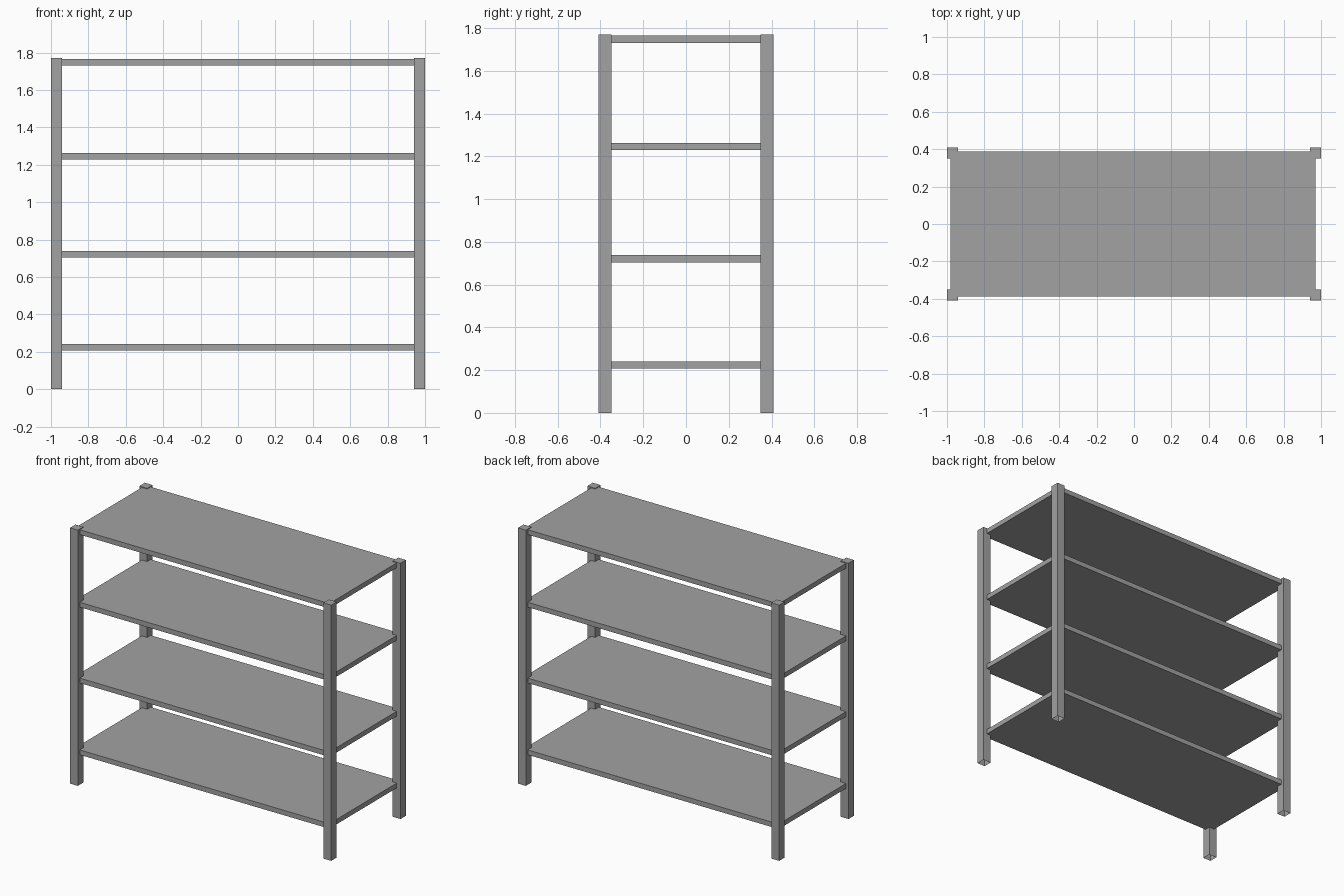
import bpy, bmesh
from mathutils import Matrix, Vector

if "Cube" in bpy.data.objects:
    bpy.data.objects.remove(bpy.data.objects["Cube"])

grey = bpy.data.materials.new("dark_grey")
grey.diffuse_color = (0.36, 0.36, 0.36, 1)
grey.use_nodes = True
grey.node_tree.nodes["Principled BSDF"].inputs["Base Color"].default_value = grey.diffuse_color


def box(name, lo, hi, open_bottom=False):
    lo, hi = Vector(lo), Vector(hi)
    bm = bmesh.new()
    bmesh.ops.create_cube(bm, size=1)
    bmesh.ops.transform(
        bm, verts=bm.verts,
        matrix=Matrix.Translation((lo + hi) / 2) @ Matrix.Diagonal((*(hi - lo), 1)))
    if open_bottom:
        bm.normal_update()
        bottom = [f for f in bm.faces if f.normal.z < -0.9]
        bmesh.ops.delete(bm, geom=bottom, context='FACES')
    mesh = bpy.data.meshes.new(name)
    bm.to_mesh(mesh)
    bm.free()
    mesh.materials.append(grey)
    obj = bpy.data.objects.new(name, mesh)
    bpy.context.collection.objects.link(obj)
    return obj


HALF_X, HALF_Y, HEIGHT, POST = 1.0, 0.409, 1.77, 0.06

# Corner posts: hollow, capped on top and open at the foot
for y_name, sy in (("front", -1), ("back", 1)):
    for x_name, sx in (("left", -1), ("right", 1)):
        cx, cy = sx * (HALF_X - POST / 2), sy * (HALF_Y - POST / 2)
        box(f"{y_name}_{x_name}_post",
            (cx - POST / 2, cy - POST / 2, 0),
            (cx + POST / 2, cy + POST / 2, HEIGHT), open_bottom=True)

# Shelf boards, slotted into the posts
for i, z in enumerate((0.207, 0.704, 1.229, 1.731), 1):
    box(f"shelf_{i}", (-0.981, -0.388, z), (0.971, 0.388, z + 0.034))
